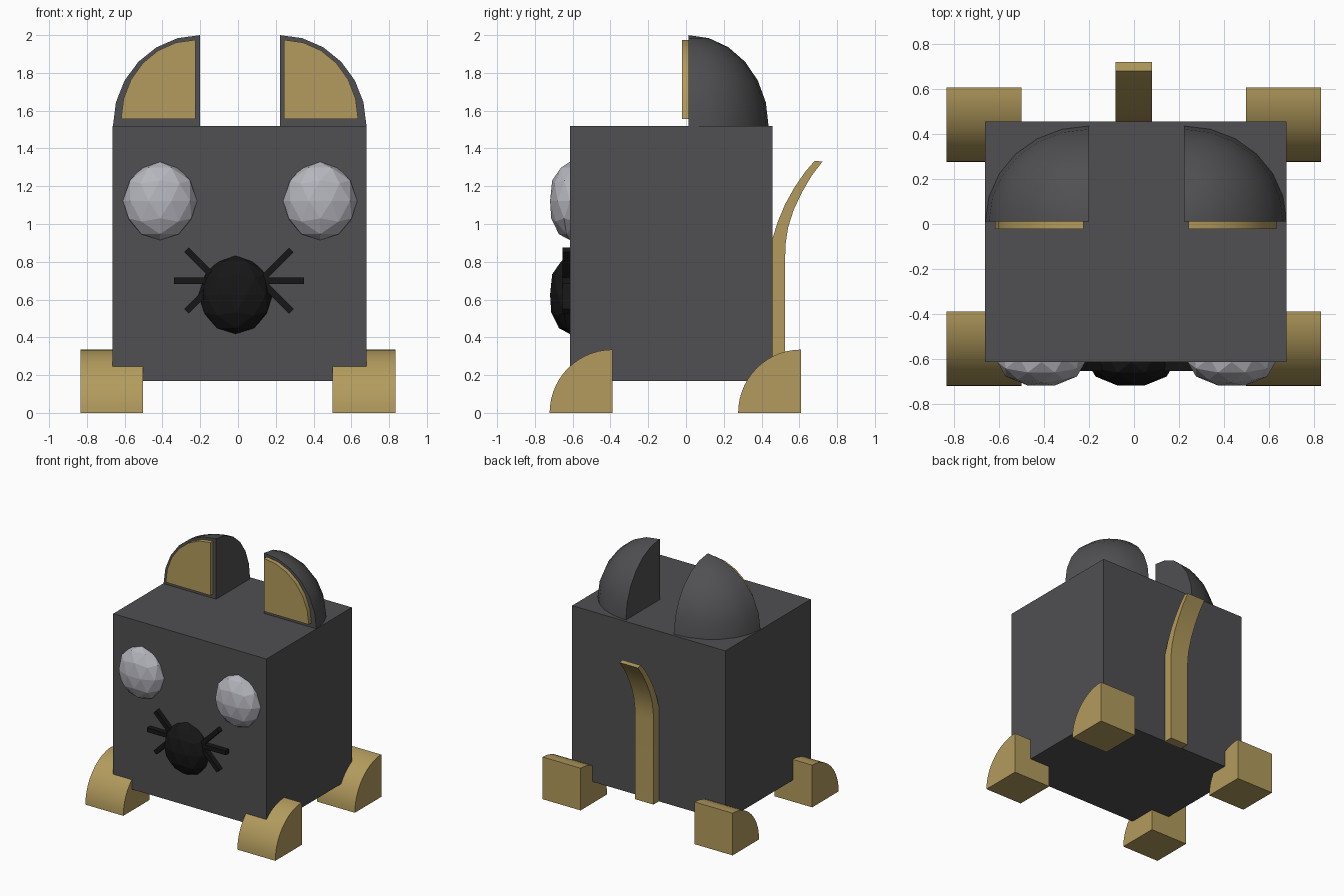
import bpy, bmesh
from math import sin, cos, pi, radians
from mathutils import Matrix, Vector

if "Cube" in bpy.data.objects:
    bpy.data.objects.remove(bpy.data.objects["Cube"])


def material(name, rgb):
    m = bpy.data.materials.new(name)
    m.diffuse_color = (*rgb, 1)
    m.use_nodes = True
    m.node_tree.nodes["Principled BSDF"].inputs["Base Color"].default_value = m.diffuse_color
    return m


GREY = material("dark_grey", (0.08, 0.08, 0.085))
TAN = material("tan", (0.45, 0.33, 0.11))
BLACK = material("black", (0.008, 0.008, 0.008))
SILVER = material("silver", (0.46, 0.46, 0.51))


def finish(name, bm, mat, smooth=False):
    bmesh.ops.recalc_face_normals(bm, faces=bm.faces)
    me = bpy.data.meshes.new(name)
    bm.to_mesh(me)
    bm.free()
    ob = bpy.data.objects.new(name, me)
    bpy.context.collection.objects.link(ob)
    me.materials.append(mat)
    if smooth:
        bpy.ops.object.select_all(action='DESELECT')
        ob.select_set(True)
        bpy.context.view_layer.objects.active = ob
        bpy.ops.object.shade_smooth_by_angle(angle=radians(30))
    return ob


def box(name, lo, hi, mat, turn=None):
    lo, hi = Vector(lo), Vector(hi)
    bm = bmesh.new()
    bmesh.ops.create_cube(bm, size=1)
    bmesh.ops.scale(bm, vec=hi - lo, verts=bm.verts)
    bmesh.ops.translate(bm, vec=(lo + hi) / 2, verts=bm.verts)
    if turn:
        bmesh.ops.transform(bm, matrix=turn, verts=bm.verts)
    return finish(name, bm, mat)


def prism(name, points, offset, mat):
    """Extrude a closed outline of 3D points along offset."""
    bm = bmesh.new()
    face = bm.faces.new([bm.verts.new(p) for p in points])
    ext = bmesh.ops.extrude_face_region(bm, geom=[face], use_keep_orig=True)
    new = [v for v in ext["geom"] if isinstance(v, bmesh.types.BMVert)]
    bmesh.ops.translate(bm, vec=offset, verts=new)
    return finish(name, bm, mat, True)


def quarter(n):
    return [(cos(i * pi / 2 / n), sin(i * pi / 2 / n)) for i in range(n + 1)]


def faceted_ball(name, x, z, rx, rz, mat):
    """Flattened icosphere half sunk into the front of the body."""
    bm = bmesh.new()
    bmesh.ops.create_icosphere(bm, subdivisions=2, radius=1)
    bmesh.ops.rotate(bm, matrix=Matrix.Rotation(pi / 2, 3, 'Z'), verts=bm.verts)
    bmesh.ops.scale(bm, vec=(rx, 0.11, rz), verts=bm.verts)
    bmesh.ops.translate(bm, vec=(x, -0.615, z), verts=bm.verts)
    return finish(name, bm, mat)


# Body
box("body", (-0.665, -0.615, 0.17), (0.68, 0.457, 1.52), GREY)

# Feet: quarter cylinders, rounded towards the front
for side, x in (("left", -0.835), ("right", 0.5)):
    for place, y in (("front", -0.39), ("back", 0.608)):
        pts = [(x, y, 0)] + [(x, y - 0.332 * c, 0.335 * s) for c, s in quarter(14)]
        prism(f"{place}_{side}_foot", pts, (0.333, 0, 0), TAN)

# Ears: one octant of a sphere each, with a thin inner plate
for side, sx, x, rx, px in (("left", -1, -0.2, 0.462, -0.226),
                            ("right", 1, 0.222, 0.458, 0.243)):
    bm = bmesh.new()
    bmesh.ops.create_uvsphere(bm, u_segments=24, v_segments=12, radius=1)
    for axis in ((sx, 0, 0), (0, 1, 0), (0, 0, 1)):
        geom = bm.verts[:] + bm.edges[:] + bm.faces[:]
        cut = bmesh.ops.bisect_plane(bm, geom=geom, dist=1e-5, plane_co=(0, 0, 0),
                                     plane_no=axis, clear_inner=True)
        bmesh.ops.holes_fill(bm, edges=[e for e in bm.edges if e.is_boundary])
    bmesh.ops.scale(bm, vec=(rx, 0.425, 0.48), verts=bm.verts)
    bmesh.ops.translate(bm, vec=(x, 0.012, 1.52), verts=bm.verts)
    finish(f"{side}_ear", bm, GREY, True)
    pts = [(px, -0.022, 1.555)]
    pts += [(px + sx * 0.393 * c, -0.022, 1.555 + 0.42 * s) for c, s in quarter(6)]
    prism(f"{side}_inner_ear", pts, (0, 0.036, 0), TAN)

# Eyes and nose
faceted_ball("left_eye", -0.413, 1.122, 0.196, 0.207, SILVER)
faceted_ball("right_eye", 0.435, 1.122, 0.196, 0.207, SILVER)
faceted_ball("nose", -0.013, 0.625, 0.196, 0.207, BLACK)

# Whiskers: three bars fanning out on each side
for side, x, base in (("left", -0.11, pi), ("right", 0.12, 0)):
    for i, a in enumerate((-pi / 4, 0, pi / 4)):
        turn = Matrix.Translation((x, 0, 0.7)) @ Matrix.Rotation(base + a, 4, 'Y')
        box(f"{side}_whisker_{i + 1}", (0, -0.655, -0.017), (0.23, -0.6, 0.017), BLACK, turn)

# Tail: tapering strip that bends away from the back
inner = [(0.457, 0.17), (0.457, 0.92), (0.485, 1.01), (0.525, 1.105),
         (0.575, 1.195), (0.63, 1.275), (0.682, 1.335)]
outer = [(0.722, 1.33), (0.665, 1.255), (0.615, 1.17), (0.57, 1.075),
         (0.54, 0.98), (0.528, 0.9), (0.525, 0.83), (0.525, 0.17)]
prism("tail", [(-0.082, y, z) for y, z in inner + outer], (0.162, 0, 0), TAN)
